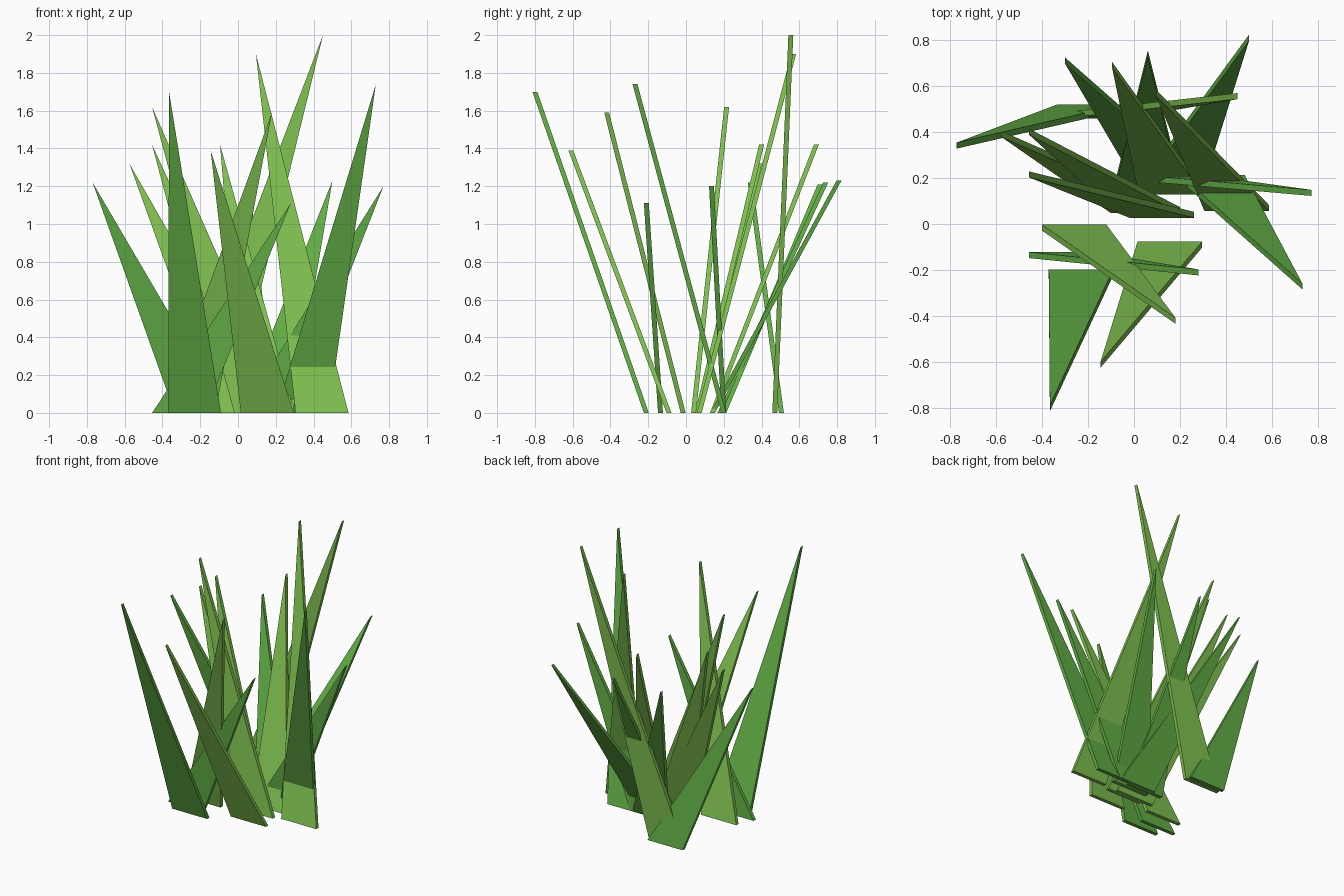
import bpy, bmesh
from mathutils import Vector

if "Cube" in bpy.data.objects:
    bpy.data.objects.remove(bpy.data.objects["Cube"])


def material(name, rgb):
    m = bpy.data.materials.new(name)
    m.diffuse_color = (*rgb, 1)
    m.use_nodes = True
    m.node_tree.nodes["Principled BSDF"].inputs["Base Color"].default_value = m.diffuse_color
    return m


LIGHT = material("yellow_green", (0.21, 0.52, 0.08))
GREEN = material("leaf_green", (0.12, 0.42, 0.06))
BASE_W = 0.28
THICK = 0.026


# One blade: a thin triangular slab from a wide base to a sharp leaning tip
def blade(index, left, base_y, tip, mat):
    bm = bmesh.new()
    tip = Vector(tip)
    outline = [Vector((left, base_y, 0)), Vector((left + BASE_W, base_y, 0)), tip]
    half = Vector((0, THICK / 2, 0))
    front = [bm.verts.new(p - half) for p in outline]
    back = [bm.verts.new(p + half) for p in outline]
    bm.faces.new(front)
    bm.faces.new(back[::-1])
    for i in range(3):
        j = (i + 1) % 3
        bm.faces.new((front[j], front[i], back[i], back[j]))
    bmesh.ops.recalc_face_normals(bm, faces=bm.faces)
    mesh = bpy.data.meshes.new("grass_blade")
    bm.to_mesh(mesh)
    bm.free()
    mesh.materials.append(mat)
    ob = bpy.data.objects.new(f"grass_blade_{index:02d}", mesh)
    bpy.context.collection.objects.link(ob)


# base left x, base y, tip, colour
BLADES = [
    # front blades leaning forward
    (-0.37, -0.21, (-0.365, -0.80, 1.70), GREEN),
    (0.015, -0.09, (-0.145, -0.61, 1.39), LIGHT),
    (-0.40, -0.015, (0.18, -0.42, 1.59), LIGHT),
    (-0.455, -0.135, (0.28, -0.21, 1.11), GREEN),
    (0.20, 0.20, (0.73, -0.27, 1.74), GREEN),
    # side blades
    (-0.335, 0.505, (-0.77, 0.34, 1.22), GREEN),
    (-0.10, 0.06, (-0.575, 0.39, 1.32), LIGHT),
    (-0.02, 0.04, (-0.455, 0.215, 1.62), LIGHT),
    (-0.08, 0.06, (-0.455, 0.40, 1.42), LIGHT),
    (0.02, 0.20, (0.77, 0.135, 1.20), GREEN),
    # back blades leaning backward
    (0.305, 0.07, (0.095, 0.57, 1.90), LIGHT),
    (0.02, 0.14, (-0.095, 0.69, 1.42), LIGHT),
    (-0.32, 0.47, (0.45, 0.555, 2.00), LIGHT),
    (0.01, 0.14, (0.50, 0.81, 1.23), GREEN),
    (0.00, 0.20, (-0.30, 0.71, 1.21), GREEN),
    (-0.08, 0.18, (0.06, 0.74, 1.22), GREEN),
]
for i, b in enumerate(BLADES, 1):
    blade(i, *b)
